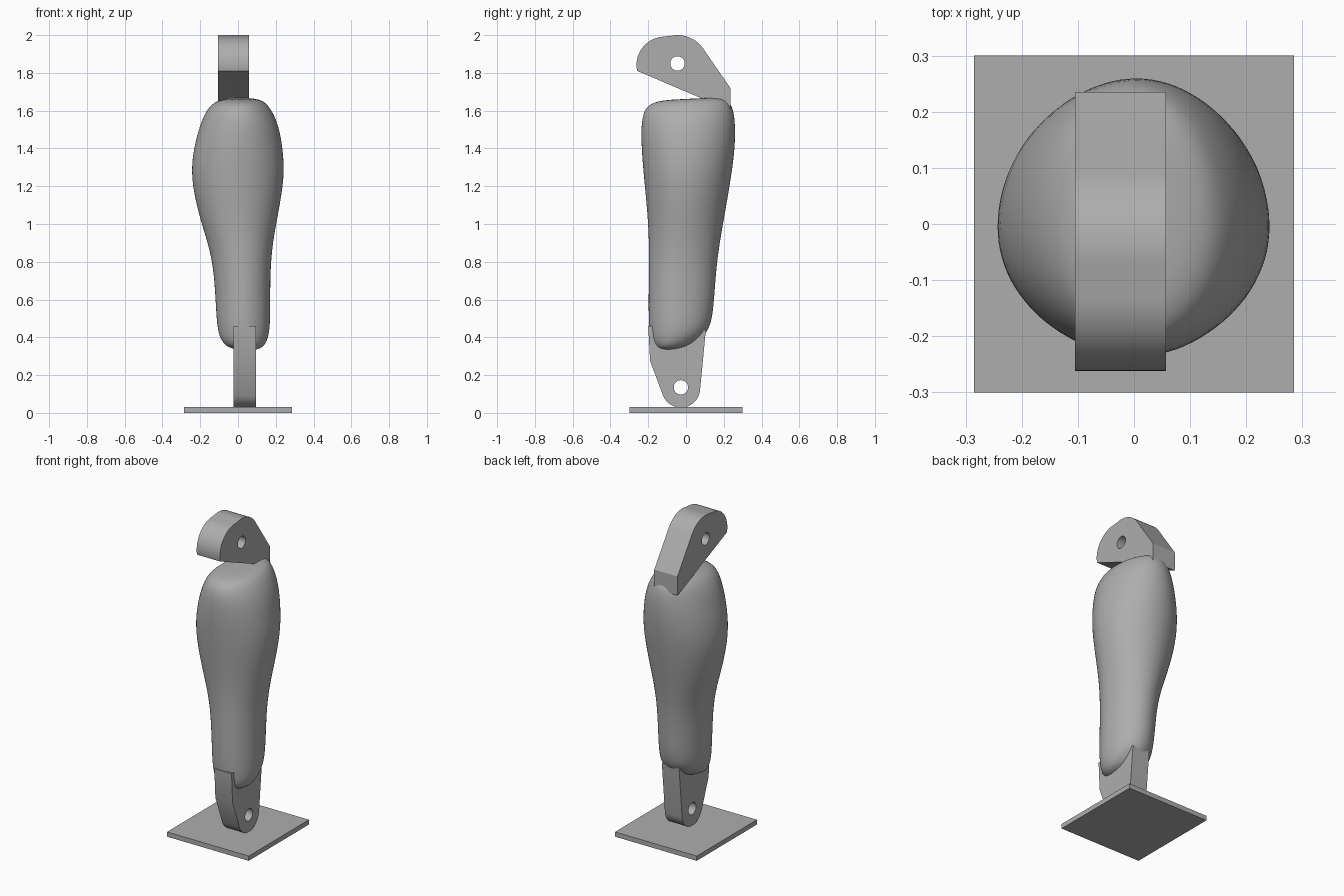
import bpy, bmesh, math
from mathutils import Vector

cube = bpy.data.objects.get("Cube")
if cube:
    bpy.data.objects.remove(cube, do_unlink=True)

grey = bpy.data.materials.new("plain_grey")
grey.use_nodes = True
colour = (0.42, 0.42, 0.42, 1)
grey.diffuse_color = colour
grey.node_tree.nodes["Principled BSDF"].inputs["Base Color"].default_value = colour


def select_only(ob):
    bpy.ops.object.select_all(action="DESELECT")
    ob.select_set(True)
    bpy.context.view_layer.objects.active = ob


def arc(cy, cz, r, start, end, steps=16):
    """Points on an arc in the side (y, z) plane, angles in degrees."""
    angles = [math.radians(start + (end - start) * i / steps) for i in range(steps + 1)]
    return [(cy + r * math.cos(a), cz + r * math.sin(a)) for a in angles]


def drilled_lug(name, outline, hole, x_min, x_max):
    """Side profile with a round pin hole, extruded across x."""
    curve = bpy.data.curves.new(name, "CURVE")
    curve.dimensions = "2D"
    curve.fill_mode = "BOTH"
    curve.extrude = (x_max - x_min) / 2
    for points in (outline, arc(*hole, 0, 360, 40)[:-1]):
        spline = curve.splines.new("POLY")
        spline.points.add(len(points) - 1)
        for p, (y, z) in zip(spline.points, points):
            p.co = (y, z, 0, 1)
        spline.use_cyclic_u = True
    curve.materials.append(grey)
    ob = bpy.data.objects.new(name, curve)
    bpy.context.collection.objects.link(ob)
    ob.location.x = (x_min + x_max) / 2
    ob.rotation_euler = (math.pi / 2, 0, math.pi / 2)
    select_only(ob)
    bpy.ops.object.convert(target="MESH")
    ob = bpy.context.object
    bm = bmesh.new()
    bm.from_mesh(ob.data)
    bmesh.ops.remove_doubles(bm, verts=bm.verts, dist=0.0002)
    bmesh.ops.recalc_face_normals(bm, faces=bm.faces)
    bm.to_mesh(ob.data)
    bm.free()
    bpy.ops.object.shade_smooth_by_angle(angle=math.radians(25))


# Base plate
bpy.ops.mesh.primitive_cube_add(size=1, location=(0, 0, 0.015))
plate = bpy.context.object
plate.name = "base_plate"
plate.scale = (0.57, 0.6, 0.03)
plate.data.materials.append(grey)

# Ankle lug, rounded at the foot
drilled_lug("ankle_lug",
            [(0.105, 0.44), (-0.2, 0.46), (-0.19, 0.275)]
            + arc(-0.027, 0.13, 0.102, 202, 352),
            (-0.027, 0.135, 0.038), -0.025, 0.095)

# Knee lug, with two rounded lobes and a sloping back
drilled_lug("knee_lug",
            [(0.235, 1.6), (0.235, 1.72)]
            + arc(-0.045, 1.835, 0.165, 35, 103)
            + arc(-0.112, 1.842, 0.15, 98, 192),
            (-0.045, 1.85, 0.038), -0.105, 0.057)

# Calf body: z, right edge, left edge, front, back, tilt along y
SECTIONS = [
    (0.335, 0.01, 0.09, -0.10, -0.02, 0.1),
    (0.345, -0.05, 0.13, -0.15, 0.04, 0.15),
    (0.38, -0.09, 0.155, -0.185, 0.09, 0.15),
    (0.44, -0.11, 0.17, -0.197, 0.13, 0.08),
    (0.55, -0.118, 0.172, -0.2, 0.148, 0),
    (0.75, -0.128, 0.172, -0.198, 0.16, 0),
    (0.90, -0.16, 0.185, -0.197, 0.18, 0),
    (1.05, -0.211, 0.214, -0.205, 0.207, 0),
    (1.25, -0.254, 0.25, -0.225, 0.242, 0),
    (1.40, -0.238, 0.24, -0.238, 0.262, 0),
    (1.53, -0.202, 0.216, -0.24, 0.264, 0.02),
    (1.61, -0.165, 0.175, -0.225, 0.25, 0.04),
    (1.65, -0.12, 0.14, -0.19, 0.22, 0.06),
    (1.662, -0.06, 0.09, -0.12, 0.15, 0.05),
]
SIDES = 24
bm = bmesh.new()
rings = []
for z, x0, x1, y0, y1, tilt in SECTIONS:
    cx, cy = (x0 + x1) / 2, (y0 + y1) / 2 - 0.015
    ring = []
    for i in range(SIDES):
        a = 2 * math.pi * i / SIDES
        c, s = math.cos(a), math.sin(a)
        x = cx + c * ((x1 - cx) if c > 0 else (cx - x0))
        y = cy + s * ((y1 - cy) if s > 0 else (cy - y0))
        ring.append(bm.verts.new((x, y, z + tilt * (y - cy))))
    rings.append(ring)
for low, high in zip(rings, rings[1:]):
    for i in range(SIDES):
        j = (i + 1) % SIDES
        bm.faces.new((low[i], low[j], high[j], high[i]))
for ring in (rings[0], rings[-1]):
    tip = bm.verts.new(sum((v.co for v in ring), Vector()) / SIDES)
    for i in range(SIDES):
        bm.faces.new((ring[i], ring[(i + 1) % SIDES], tip))
bmesh.ops.recalc_face_normals(bm, faces=bm.faces)
mesh = bpy.data.meshes.new("calf_body")
bm.to_mesh(mesh)
bm.free()
mesh.materials.append(grey)
body = bpy.data.objects.new("calf_body", mesh)
bpy.context.collection.objects.link(body)
select_only(body)
bpy.ops.object.shade_smooth()
smooth = body.modifiers.new("smooth", "SUBSURF")
smooth.levels = smooth.render_levels = 2
